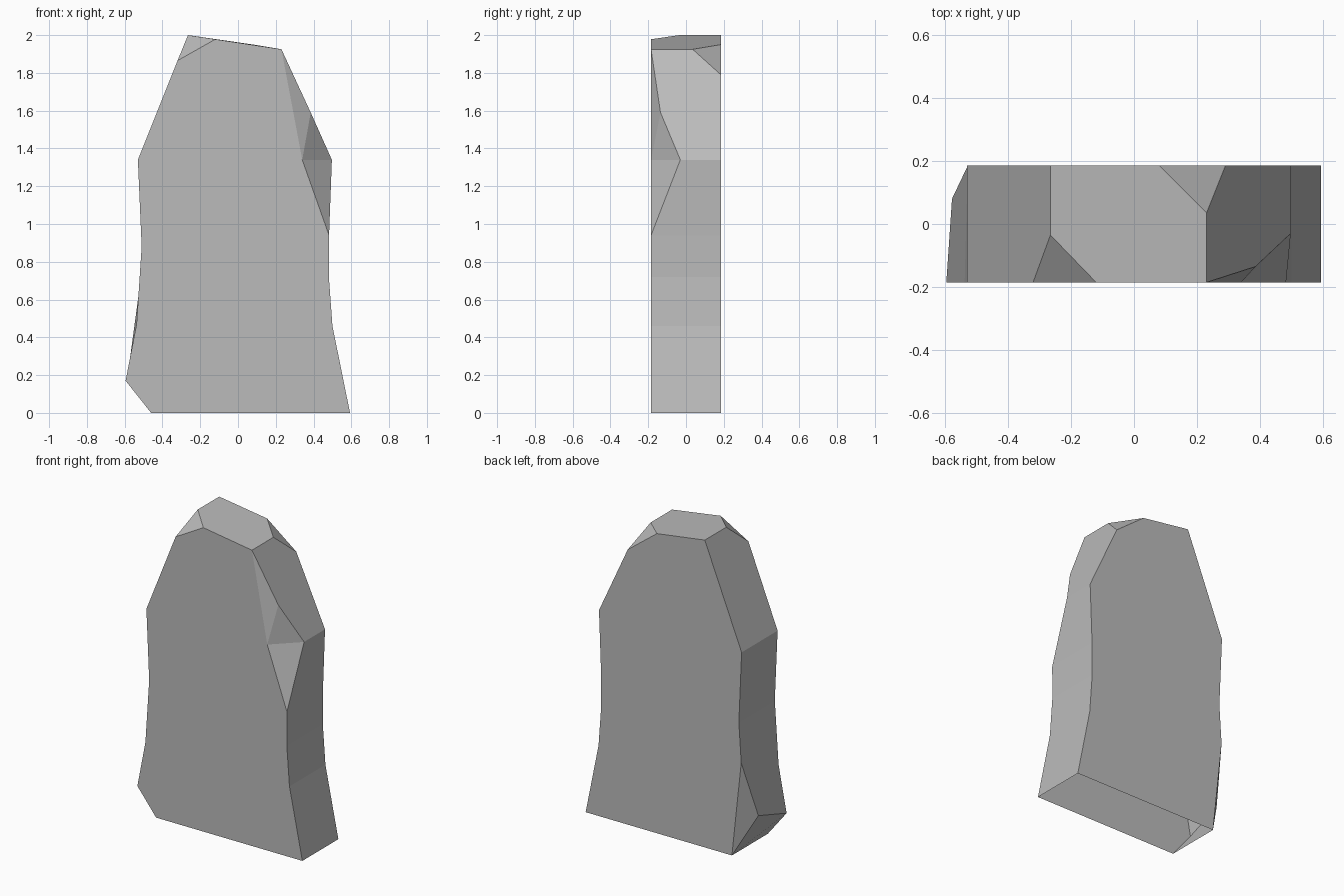
import bpy
import bmesh

if "Cube" in bpy.data.objects:
    bpy.data.objects.remove(bpy.data.objects["Cube"], do_unlink=True)

HALF = 0.185

# Stone colour
stone = bpy.data.materials.new("stone_grey")
stone.use_nodes = True
grey = (0.5, 0.5, 0.5, 1)
stone.diffuse_color = grey
stone.node_tree.nodes["Principled BSDF"].inputs["Base Color"].default_value = grey

# Slab outline (x, z): upper case is the front rim, lower case the back rim
shared = dict(a=(.593, 0), b=(.5, .46), c=(.481, .72), d=(.482, .94),
              h=(-.53, 1.34), i=(-.51, .88), l=(-.46, 0))
front = dict(E=(.34, 1.34), F=(.23, 1.925), T=(-.12, 1.978),
             S=(-.32, 1.865), J=(-.537, .47), K=(-.595, .17))
back = dict(e=(.497, 1.34), p=(.29, 1.79), q=(.08, 1.95),
            g=(-.265, 2), n=(-.527, .62))
for key, point in shared.items():
    front[key.upper()] = back[key] = point

# Corners of the chipped-off pieces that lie between the two rims
points = {"1": (.385, -.135, 1.59), "2": (.497, -.03, 1.34),
          "3": (.23, .035, 1.925), "4": (-.265, -.035, 2),
          "5": (-.577, .08, .25)}
points.update({k: (x, -HALF, z) for k, (x, z) in front.items()})
points.update({k: (x, HALF, z) for k, (x, z) in back.items()})

broad_faces = ["ABCDEFTSHIJKL", "lnihgqpedcba"]
right_side = ["AabB", "BbcC", "CcdD", "Dde2", "F12ep3"]
top_and_left = ["F3qg4T", "S4ghH", "HhiI", "IinJ", "Jn5K", "K5lL"]
chips = ["FE1", "1E2", "2ED", "3pq", "TS4", "nl5"]

# The slab is open underneath
bm = bmesh.new()
verts = {k: bm.verts.new(p) for k, p in points.items()}
for loop in broad_faces + right_side + top_and_left + chips:
    bm.faces.new([verts[k] for k in loop])
bmesh.ops.recalc_face_normals(bm, faces=bm.faces[:])

mesh = bpy.data.meshes.new("stone_slab")
bm.to_mesh(mesh)
bm.free()
mesh.materials.append(stone)
slab = bpy.data.objects.new("stone_slab", mesh)
bpy.context.collection.objects.link(slab)
